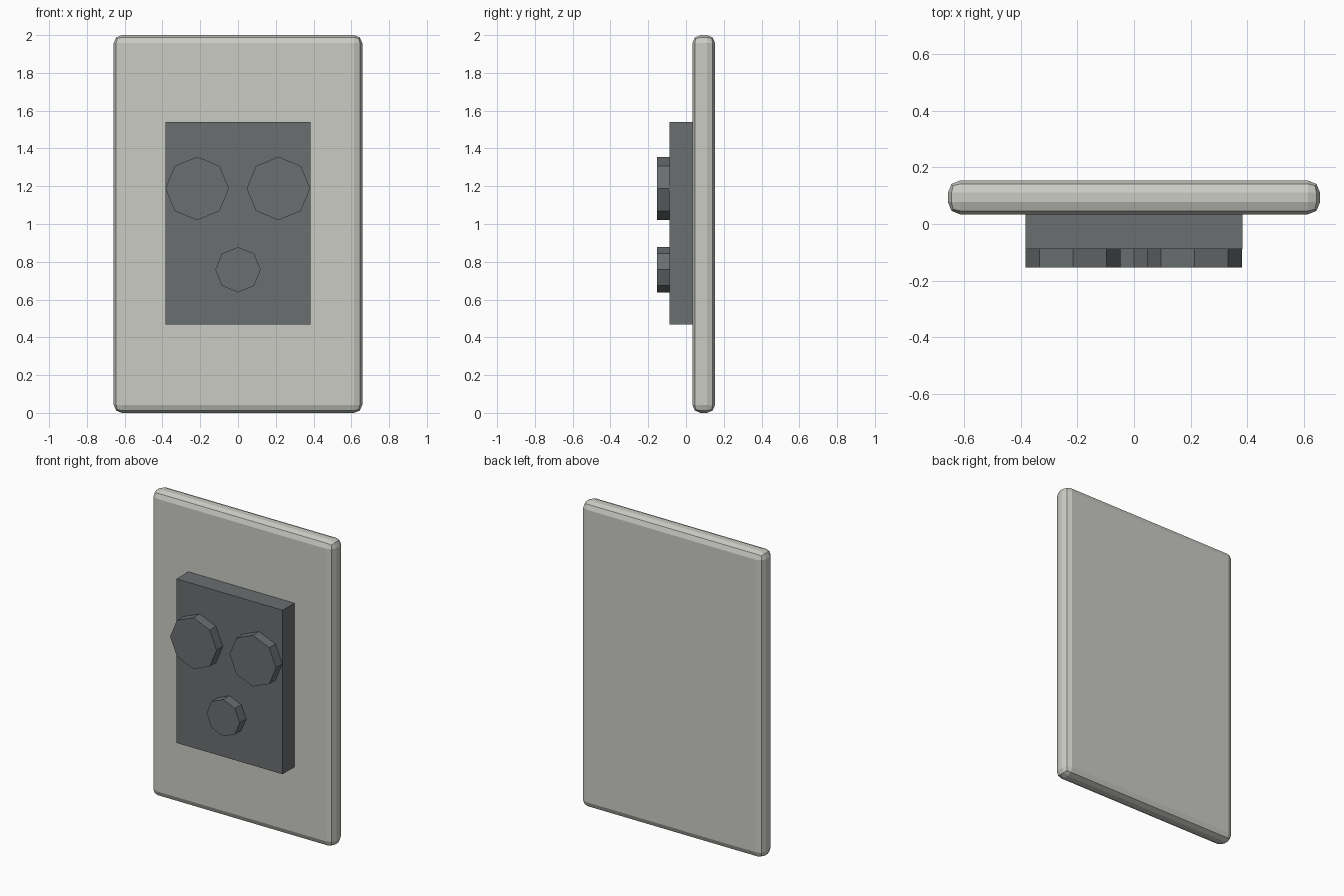
import bpy
import math

cube = bpy.data.objects.get("Cube")
if cube:
    bpy.data.objects.remove(cube, do_unlink=True)


def make_material(name, colour):
    mat = bpy.data.materials.new(name)
    mat.use_nodes = True
    mat.diffuse_color = colour
    mat.node_tree.nodes["Principled BSDF"].inputs["Base Color"].default_value = colour
    return mat


light_grey = make_material("light warm grey", (0.60, 0.60, 0.56, 1))
dark_grey = make_material("dark slate grey", (0.145, 0.156, 0.163, 1))


def add_box(name, size, centre, mat):
    bpy.ops.mesh.primitive_cube_add(size=1, location=centre)
    obj = bpy.context.object
    obj.name = name
    obj.scale = size
    bpy.ops.object.transform_apply(location=False, rotation=False, scale=True)
    obj.data.materials.append(mat)
    return obj


def add_knob(name, x, z, radius):
    # Octagonal disc facing the front, with a corner pointing straight up
    bpy.ops.mesh.primitive_cylinder_add(
        vertices=8, radius=radius, depth=0.066,
        location=(x, -0.12, z), rotation=(math.pi / 2, 0, 0))
    obj = bpy.context.object
    obj.name = name
    obj.data.materials.append(dark_grey)


# Wall plate with rounded edges
plate = add_box("wall_plate", (1.316, 0.12, 2), (0, 0.094, 1), light_grey)
bevel = plate.modifiers.new("rounded_edges", "BEVEL")
bevel.width = 0.043
bevel.segments = 2

# Raised control block
add_box("control_block", (0.768, 0.126, 1.073), (0, -0.025, 1.004), dark_grey)

# Two large knobs above one small knob
add_knob("left_knob", 0.214, 1.188, 0.168)
add_knob("right_knob", -0.216, 1.188, 0.168)
add_knob("lower_knob", 0, 0.758, 0.12)
